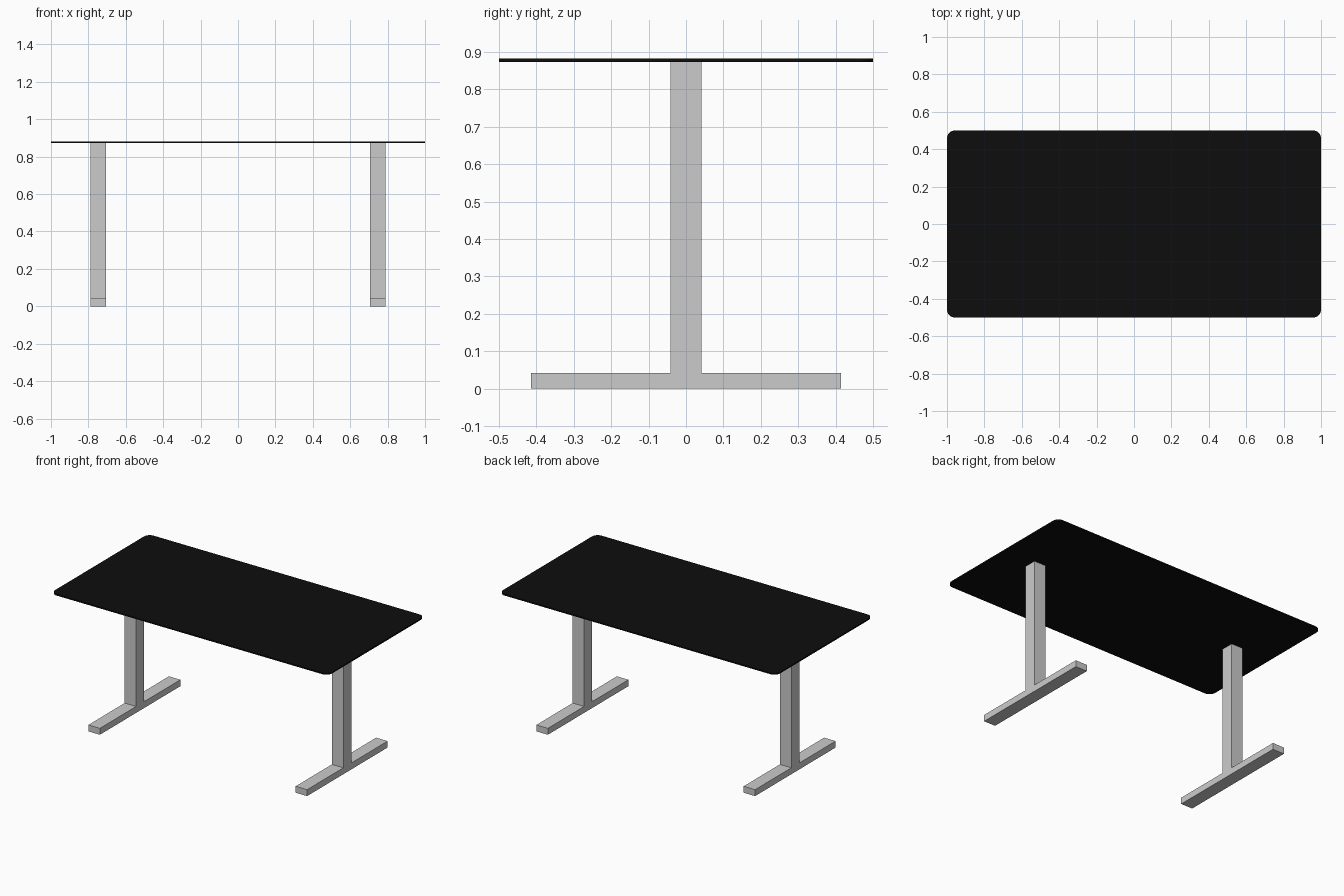
import bpy, bmesh
from math import cos, sin, pi

if "Cube" in bpy.data.objects:
    bpy.data.objects.remove(bpy.data.objects["Cube"])


def prism(name, points, offset):
    """Extrude a closed planar profile along an offset vector."""
    bm = bmesh.new()
    face = bm.faces.new([bm.verts.new(p) for p in points])
    ext = bmesh.ops.extrude_face_region(bm, geom=[face])
    verts = [g for g in ext["geom"] if isinstance(g, bmesh.types.BMVert)]
    bmesh.ops.translate(bm, verts=verts, vec=offset)
    bmesh.ops.recalc_face_normals(bm, faces=bm.faces)
    mesh = bpy.data.meshes.new(name)
    bm.to_mesh(mesh)
    bm.free()
    obj = bpy.data.objects.new(name, mesh)
    bpy.context.collection.objects.link(obj)
    return obj


HALF = 0.0415      # half width of the leg tubes
FOOT_Y = 0.415     # half length of the feet
FOOT_Z = 0.042     # foot height
TOP_Z = 0.873      # underside of the tabletop
THICK = 0.009
RADIUS = 0.042     # tabletop corner radius
STEPS = 8

# Tabletop: thin slab with rounded corners
outline = []
for i, (sx, sy) in enumerate([(1, 1), (-1, 1), (-1, -1), (1, -1)]):
    for k in range(STEPS + 1):
        a = (i + k / STEPS) * pi / 2
        outline.append((sx * (1 - RADIUS) + RADIUS * cos(a),
                        sy * (0.5 - RADIUS) + RADIUS * sin(a), TOP_Z))
top = prism("tabletop", outline, (0, 0, THICK))
black = bpy.data.materials.new("black")
black.diffuse_color = (0.004, 0.004, 0.004, 1)
black.use_nodes = True
black.node_tree.nodes["Principled BSDF"].inputs["Base Color"].default_value = black.diffuse_color
top.data.materials.append(black)

# Legs: inverted T, column and foot in one piece
half_profile = [(FOOT_Y, 0), (FOOT_Y, FOOT_Z), (HALF, FOOT_Z), (HALF, TOP_Z)]
profile = half_profile + [(-y, z) for y, z in reversed(half_profile)]
for side, x in (("left", -0.748), ("right", 0.748)):
    prism(side + "_leg", [(x - HALF, y, z) for y, z in profile], (2 * HALF, 0, 0))
